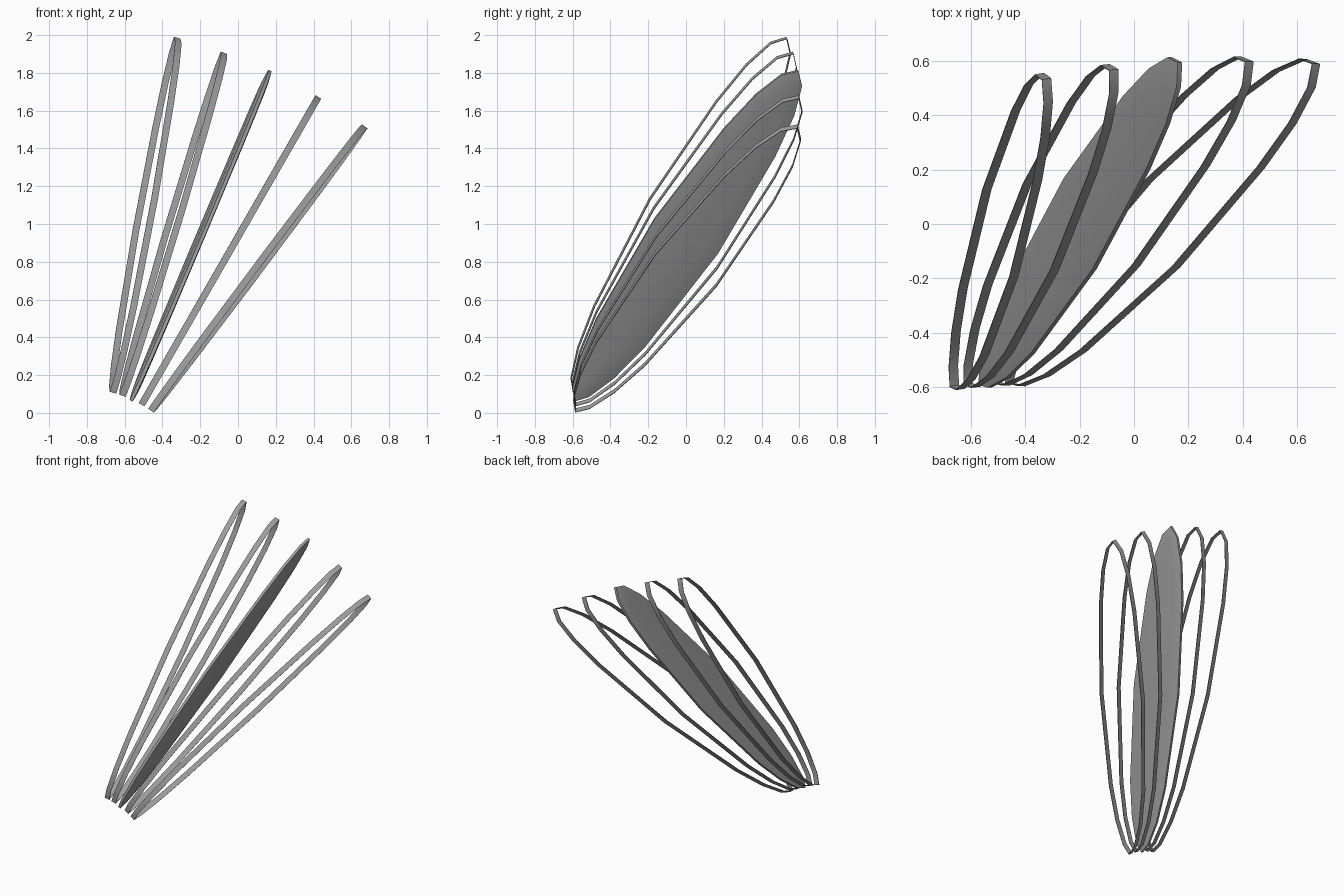
import bpy, bmesh, math
from mathutils import Vector, Matrix

cube = bpy.data.objects.get("Cube")
if cube:
    bpy.data.objects.remove(cube, do_unlink=True)

mat = bpy.data.materials.new("mid grey")
mat.use_nodes = True
GREY = (0.34, 0.34, 0.34, 1)
mat.diffuse_color = GREY
mat.node_tree.nodes["Principled BSDF"].inputs["Base Color"].default_value = GREY

# Axes of the fan: blade length, fan direction, blade width
foot = Vector((-0.56, -0.587, 0.067))
tip = Vector((0.185, 0.592, 1.80))
along = (tip - foot).normalized()
fan = Vector((0.911, 0.06, -0.415))
fan = (fan - along * fan.dot(along)).normalized()
across = fan.cross(along)
centre = (foot + tip) / 2
pivot = foot - along * 0.56
BAND = 0.018      # half the band width
WALL = 0.004      # band thickness

# Half outline of a blade, mirrored to a closed loop
half = [(1.11, 0), (1.045, .062), (.88, .115), (.63, .153), (0, .19),
        (-.65, .148), (-.89, .105), (-1.05, .05), (-1.11, 0)]
outline = half + [(s, -q) for s, q in reversed(half[1:-1])]


def loop(bm, inset, height):
    """Add one outline loop, drawn in by inset and lifted along the fan."""
    ks, kq = 1 - inset / 1.11, 1 - inset / 0.19
    return [bm.verts.new(centre + along * s * ks + across * q * kq + fan * height)
            for s, q in outline]


def bridge(bm, a, b):
    for i in range(len(a)):
        j = (i + 1) % len(a)
        bm.faces.new((a[i], a[j], b[j], b[i]))


def blade(name, degrees, filled):
    bm = bmesh.new()
    if filled:
        # Thin lens with a narrow rim, a touch larger than the hoops
        side = [(-0.008, .009), (0.03, .014), (0.09, .018)]
        rows = [(i, -h) for i, h in reversed(side)] + side
    else:
        # Open hoop of thin flat band
        rows = [(0, -BAND), (0, BAND), (WALL, BAND), (WALL, -BAND)]
    loops = [loop(bm, *r) for r in rows]
    for a, b in zip(loops, loops[1:]):
        bridge(bm, a, b)
    if filled:
        bm.faces.new(loops[0])
        bm.faces.new(loops[-1])
    else:
        bridge(bm, loops[-1], loops[0])
    # Swing the blade about the shared pivot
    turn = Matrix.Rotation(math.radians(degrees), 4, along.cross(fan))
    bm.transform(Matrix.Translation(pivot) @ turn @ Matrix.Translation(-pivot))
    bmesh.ops.recalc_face_normals(bm, faces=bm.faces)
    mesh = bpy.data.meshes.new(name)
    bm.to_mesh(mesh)
    bm.free()
    mesh.materials.append(mat)
    ob = bpy.data.objects.new(name, mesh)
    bpy.context.scene.collection.objects.link(ob)
    bpy.ops.object.select_all(action='DESELECT')
    ob.select_set(True)
    bpy.context.view_layer.objects.active = ob
    bpy.ops.object.shade_smooth_by_angle(angle=math.radians(65))


blade("hoop_far_right", -11.2, False)
blade("hoop_right", -5.8, False)
blade("filled_blade", -0.4, True)
blade("hoop_left", 5.6, False)
blade("hoop_far_left", 11.6, False)
